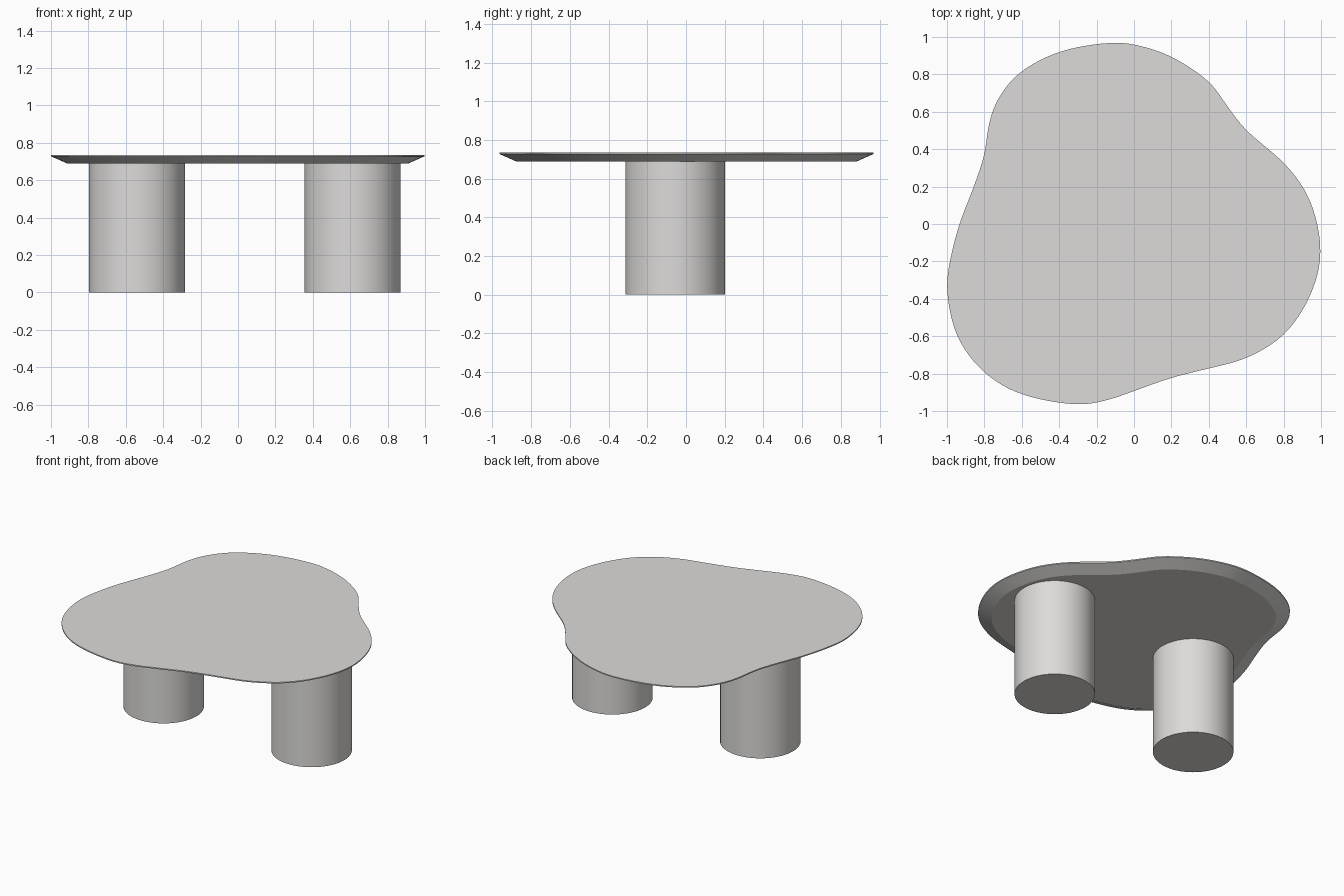
import bpy, bmesh, math
from mathutils import Vector

if "Cube" in bpy.data.objects:
    bpy.data.objects.remove(bpy.data.objects["Cube"])

def material(name, c):
    m = bpy.data.materials.new(name)
    m.diffuse_color = (*c, 1)
    m.use_nodes = True
    m.node_tree.nodes["Principled BSDF"].inputs["Base Color"].default_value = m.diffuse_color
    return m

stone = material("warm light grey", (0.72, 0.71, 0.695))

def finish(bm, name):
    bmesh.ops.recalc_face_normals(bm, faces=bm.faces)
    me = bpy.data.meshes.new(name)
    bm.to_mesh(me)
    bm.free()
    me.materials.append(stone)
    ob = bpy.data.objects.new(name, me)
    bpy.context.collection.objects.link(ob)
    bpy.ops.object.select_all(action='DESELECT')
    ob.select_set(True)
    bpy.context.view_layer.objects.active = ob
    bpy.ops.object.shade_smooth_by_angle(angle=math.radians(20))
    return ob

# Freeform outline of the top, clockwise from the back
pts = [(-.12, .97), (.05, .948), (.22, .885), (.4, .762), (.5, .628), (.61, .49),
       (.81, .32), (.945, .12), (1, -.15), (.94, -.39), (.8, -.595), (.6, -.717),
       (.4, -.772), (.2, -.822), (0, -.893), (-.15, -.943), (-.32, -.965),
       (-.6, -.912), (-.8, -.795), (-.945, -.605), (-1, -.36), (-.98, -.18),
       (-.93, .01), (-.86, .19), (-.8, .37), (-.775, .54), (-.72, .68),
       (-.605, .815), (-.39, .925)]

def closed_spline(p, steps):
    p = [Vector(q) for q in p]
    n, out = len(p), []
    for i in range(n):
        a, b, c, d = (p[(i + k) % n] for k in (-1, 0, 1, 2))
        for s in range(steps):
            t = s / steps
            out.append(0.5 * (2*b + (c-a)*t + (2*a-5*b+4*c-d)*t*t + (3*b-a-3*c+d)*t**3))
    return out

outline = closed_spline(pts, 6)
n = len(outline)
# light smoothing evens out the curvature
for _ in range(4):
    outline = [(outline[i-1] + 2*outline[i] + outline[(i+1) % n]) / 4 for i in range(n)]

def inset(loop, d):
    res = []
    for i in range(n):
        t = (loop[(i+2) % n] - loop[i-2]).normalized()
        res.append(loop[i] + Vector((t.y, -t.x)) * d)
    return res

# Table top: thin rim with an undercut bevel
bm = bmesh.new()
rings = []
for d, z in ((0, .735), (0, .727), (.088, .688)):
    rings.append([bm.verts.new((p.x, p.y, z)) for p in inset(outline, d)])
for r, s in zip(rings, rings[1:]):
    for i in range(n):
        j = (i + 1) % n
        bm.faces.new((r[i], r[j], s[j], s[i]))
bm.faces.new(rings[0])
bm.faces.new(rings[-1])
finish(bm, "table_top")

# Two drum legs
for name, x in (("left_leg", -.54), ("right_leg", .613)):
    bm = bmesh.new()
    bmesh.ops.create_cone(bm, cap_ends=True, segments=64, radius1=.257, radius2=.257, depth=.688)
    bmesh.ops.translate(bm, verts=bm.verts, vec=(x, -.056, .344))
    finish(bm, name)
